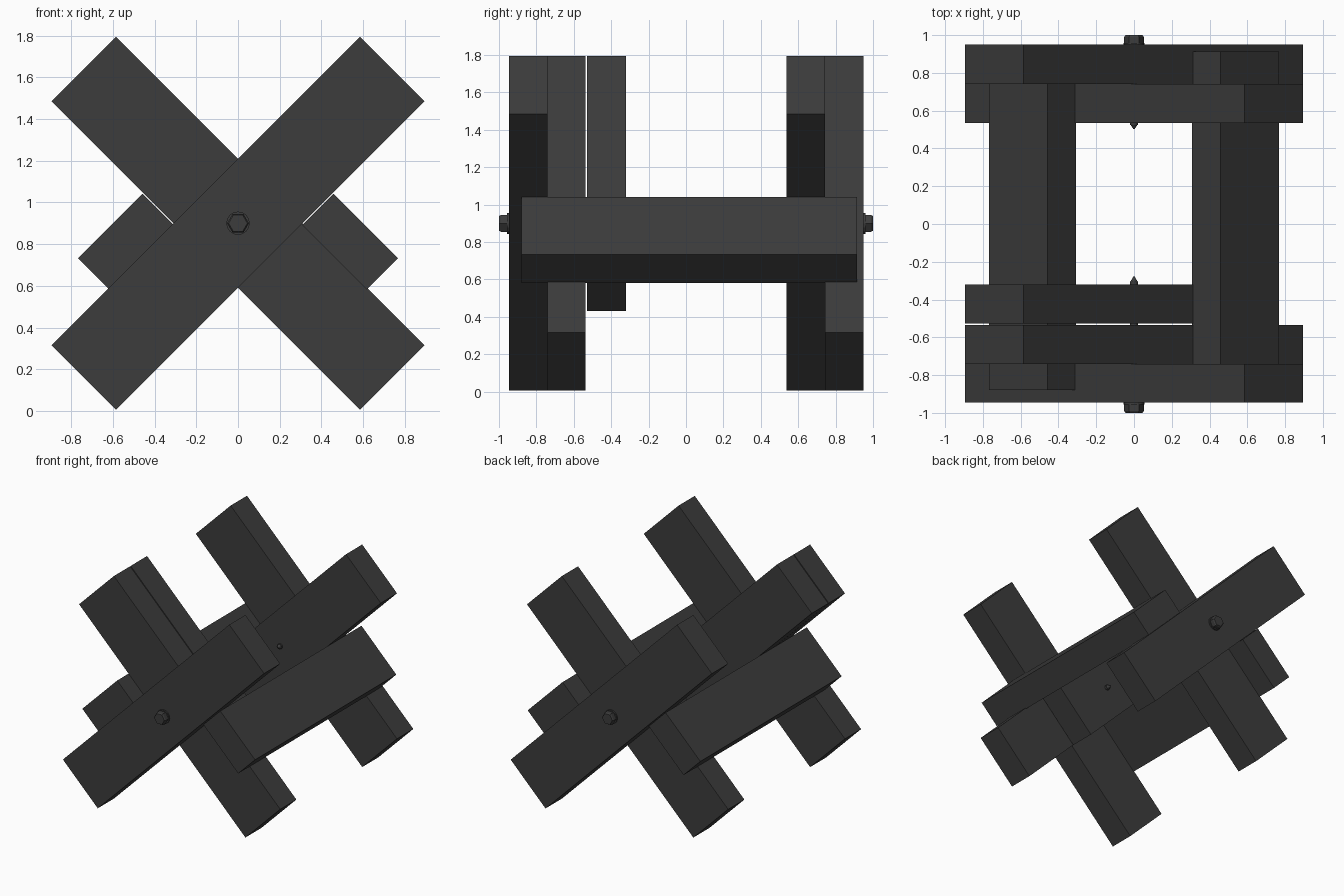
import bpy, bmesh, math
from mathutils import Matrix, Vector

if "Cube" in bpy.data.objects:
    bpy.data.objects.remove(bpy.data.objects["Cube"])

CZ = 0.9            # height of the crossing point
W, L = 0.438, 2.092  # beam width and length
S = math.sqrt(0.5)

mat = bpy.data.materials.new("dark_grey")
mat.diffuse_color = (0.045, 0.045, 0.045, 1)
mat.use_nodes = True
mat.node_tree.nodes["Principled BSDF"].inputs["Base Color"].default_value = mat.diffuse_color


def finish(name, bm):
    me = bpy.data.meshes.new(name)
    bm.to_mesh(me)
    bm.free()
    me.materials.append(mat)
    ob = bpy.data.objects.new(name, me)
    bpy.context.collection.objects.link(ob)
    return ob


def beam(name, x, z, length, width, y0, y1, lean):
    """Box centred at x, z; its length rises to the right (lean=1) or left (-1)."""
    bm = bmesh.new()
    m = (Matrix.Translation((x, (y0 + y1) / 2, z))
         @ Matrix.Rotation(-lean * math.pi / 4, 4, 'Y')
         @ Matrix.Diagonal((length, y1 - y0, width, 1)))
    bmesh.ops.create_cube(bm, size=1, matrix=m)
    return finish(name, bm)


def bolt(name, side, face, inner, tip):
    """Hex head with flange outside, threaded stub with pointed tip inside."""
    bm = bmesh.new()

    def cyl(ya, yb, ra, rb, n):
        # local z runs outward along y, from ya to yb
        m = (Matrix.Translation((0, side * (ya + yb) / 2, CZ))
             @ Matrix.Rotation(-side * math.pi / 2, 4, 'X'))
        if n == 6:
            m = m @ Matrix.Rotation(math.pi / 2, 4, 'Z')
        bmesh.ops.create_cone(bm, cap_ends=True, segments=n, radius1=ra,
                              radius2=rb, depth=yb - ya, matrix=m)

    cyl(face - 0.01, face + 0.01, 0.056, 0.056, 16)
    cyl(face + 0.01, 0.99, 0.052, 0.052, 6)
    cyl(0.99, 1.0, 0.052, 0.045, 6)
    cyl(inner - 0.016, face, 0.021, 0.021, 12)
    cyl(tip, inner - 0.016, 0.004, 0.018, 12)
    return finish(name, bm)


# Crossed beams of the two end frames
beam("front_outer_beam", 0, CZ, L, W, -0.946, -0.741, 1)
beam("front_inner_beam", 0, CZ, L, W, -0.741, -0.536, -1)
beam("back_inner_beam", 0, CZ, L, W, 0.536, 0.742, 1)
beam("back_outer_beam", 0, CZ, L, W, 0.742, 0.949, -1)

# Shorter doubling beam, flush with the upper left end
short = 1.488
off = (L - short) / 2 * S
beam("short_doubling_beam", -off, CZ + off, short, W, -0.528, -0.32, -1)

# Long braces nested in the left and right corners of the cross
for side, name in ((1, "right_brace"), (-1, "left_brace")):
    beam(name, side * 0.538, 0.812, 0.438, 0.212, -0.88, 0.914, -side)

# Bolts through the crossing point
bolt("front_bolt", -1, 0.946, 0.32, 0.278)
bolt("back_bolt", 1, 0.949, 0.54, 0.503)
